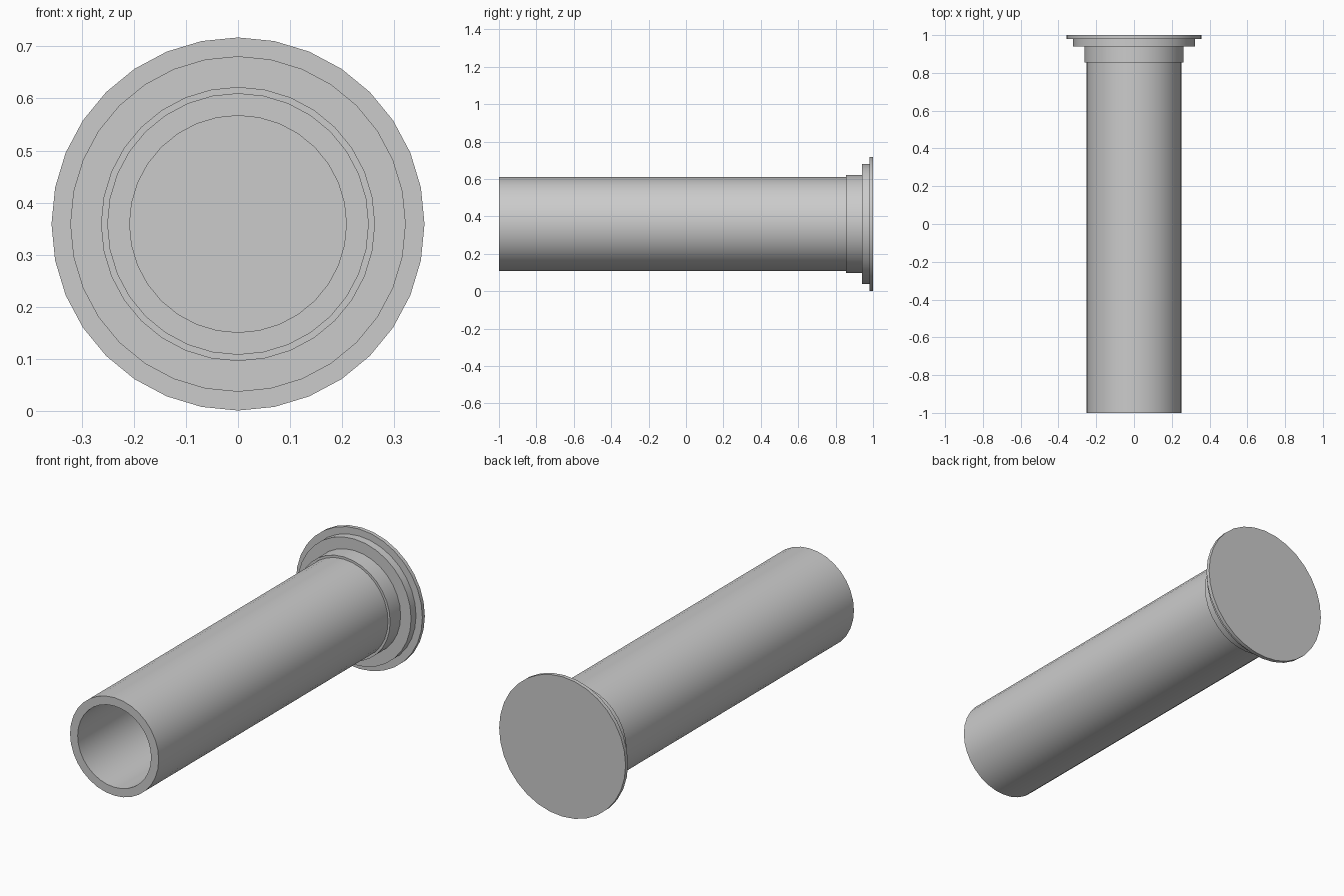
import bpy, bmesh, math

if "Cube" in bpy.data.objects:
    bpy.data.objects.remove(bpy.data.objects["Cube"])

SIDES = 32
AXIS_Z = 0.359

# Half profile as (radius, y): bore floor, bore wall, tube, stepped collars, end cap
profile = [
    (0.208, 0.94), (0.208, -1.0), (0.251, -1.0), (0.251, 0.855),
    (0.263, 0.855), (0.263, 0.94), (0.322, 0.94), (0.322, 0.98),
    (0.358, 0.98), (0.358, 1.0),
]

bm = bmesh.new()


def ring(radius, y):
    """One circle of vertices around the tube axis."""
    angles = [2 * math.pi * i / SIDES for i in range(SIDES)]
    return [bm.verts.new((radius * math.cos(a), y, AXIS_Z + radius * math.sin(a)))
            for a in angles]


# Lathe the profile
rings = [ring(r, y) for r, y in profile]
for a, b in zip(rings, rings[1:]):
    for i in range(SIDES):
        j = (i + 1) % SIDES
        bm.faces.new((a[i], a[j], b[j], b[i]))

# Bore floor and closed back
bm.faces.new(rings[0])
bm.faces.new(rings[-1])
bmesh.ops.recalc_face_normals(bm, faces=bm.faces)

mesh = bpy.data.meshes.new("flanged_tube")
bm.to_mesh(mesh)
bm.free()
tube = bpy.data.objects.new("flanged_tube", mesh)
bpy.context.collection.objects.link(tube)

# Round walls smooth, steps sharp
bpy.context.view_layer.objects.active = tube
tube.select_set(True)
bpy.ops.object.shade_smooth_by_angle(angle=math.radians(30))
